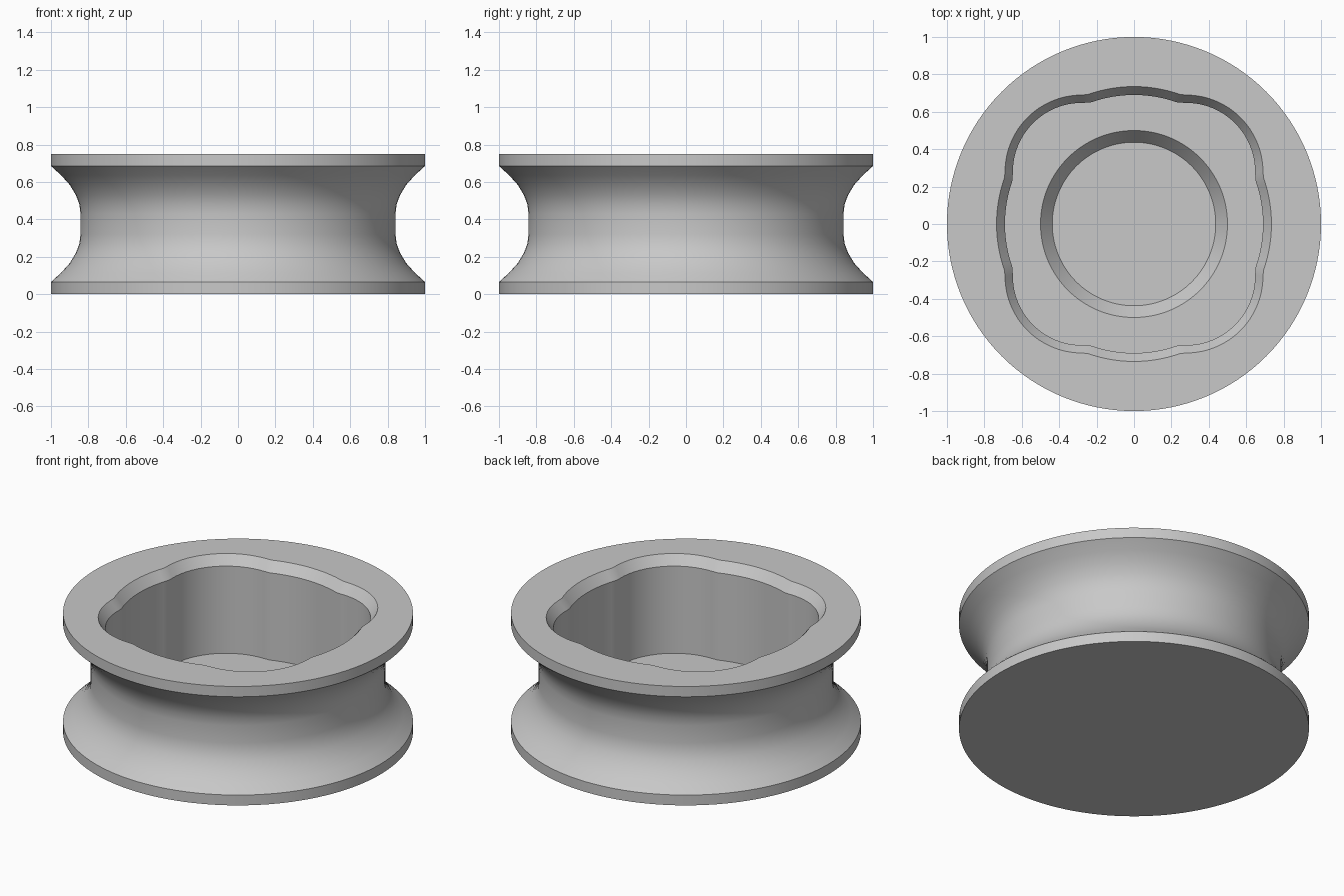
import bpy
import bmesh
from math import cos, sin, pi, radians, sqrt

default = bpy.data.objects.get("Cube")
if default:
    bpy.data.objects.remove(default, do_unlink=True)

SEGMENTS = 128
HEIGHT = 0.75
CORNER = 0.278  # centre offset of the pocket's corner arcs


def circle(radius):
    return lambda a: radius


def pocket(round_radius, half_width):
    """Outline of a disc merged with a rounded square."""
    arc = half_width - CORNER

    def radius(a):
        a = a % (pi / 2)
        a = min(a, pi / 2 - a)
        if half_width * sin(a) < CORNER * cos(a):
            square = half_width / cos(a)
        else:
            across = CORNER * (cos(a) - sin(a))
            square = CORNER * (cos(a) + sin(a)) + sqrt(arc ** 2 - across ** 2)
        return max(round_radius, square)
    return radius


# Outer profile: lower flange and flare, mirrored for the upper half
lower = [(1, 0), (1, 0.065), (0.945, 0.115), (0.9, 0.165),
         (0.867, 0.22), (0.848, 0.27), (0.842, 0.32)]
upper = [(r, HEIGHT - z) for r, z in reversed(lower)]
rings = [(circle(r), z) for r, z in lower + upper]

# Chamfered pocket, floor and round recess
rings += [(pocket(0.735, 0.69), HEIGHT),
          (pocket(0.69, 0.648), 0.69),
          (pocket(0.69, 0.648), 0.14),
          (circle(0.5), 0.14),
          (circle(0.437), 0.06)]

# Loft the rings and cap both ends
bm = bmesh.new()
loops = []
for outline, z in rings:
    loop = []
    for i in range(SEGMENTS):
        a = 2 * pi * i / SEGMENTS
        r = outline(a)
        loop.append(bm.verts.new((r * cos(a), r * sin(a), z)))
    loops.append(loop)
for low, high in zip(loops, loops[1:]):
    for i in range(SEGMENTS):
        j = (i + 1) % SEGMENTS
        bm.faces.new((low[i], low[j], high[j], high[i]))
bm.faces.new(loops[0][::-1])
bm.faces.new(loops[-1])
bmesh.ops.recalc_face_normals(bm, faces=bm.faces)

mesh = bpy.data.meshes.new("spool_body")
bm.to_mesh(mesh)
bm.free()
body = bpy.data.objects.new("spool_body", mesh)
bpy.context.collection.objects.link(body)

# Plain grey material
grey = bpy.data.materials.new("light_grey")
grey.use_nodes = True
colour = (0.58, 0.58, 0.58, 1)
grey.diffuse_color = colour
grey.node_tree.nodes["Principled BSDF"].inputs["Base Color"].default_value = colour
mesh.materials.append(grey)

# Smooth walls with sharp rims
bpy.ops.object.select_all(action='DESELECT')
body.select_set(True)
bpy.context.view_layer.objects.active = body
bpy.ops.object.shade_smooth_by_angle(angle=radians(30))
